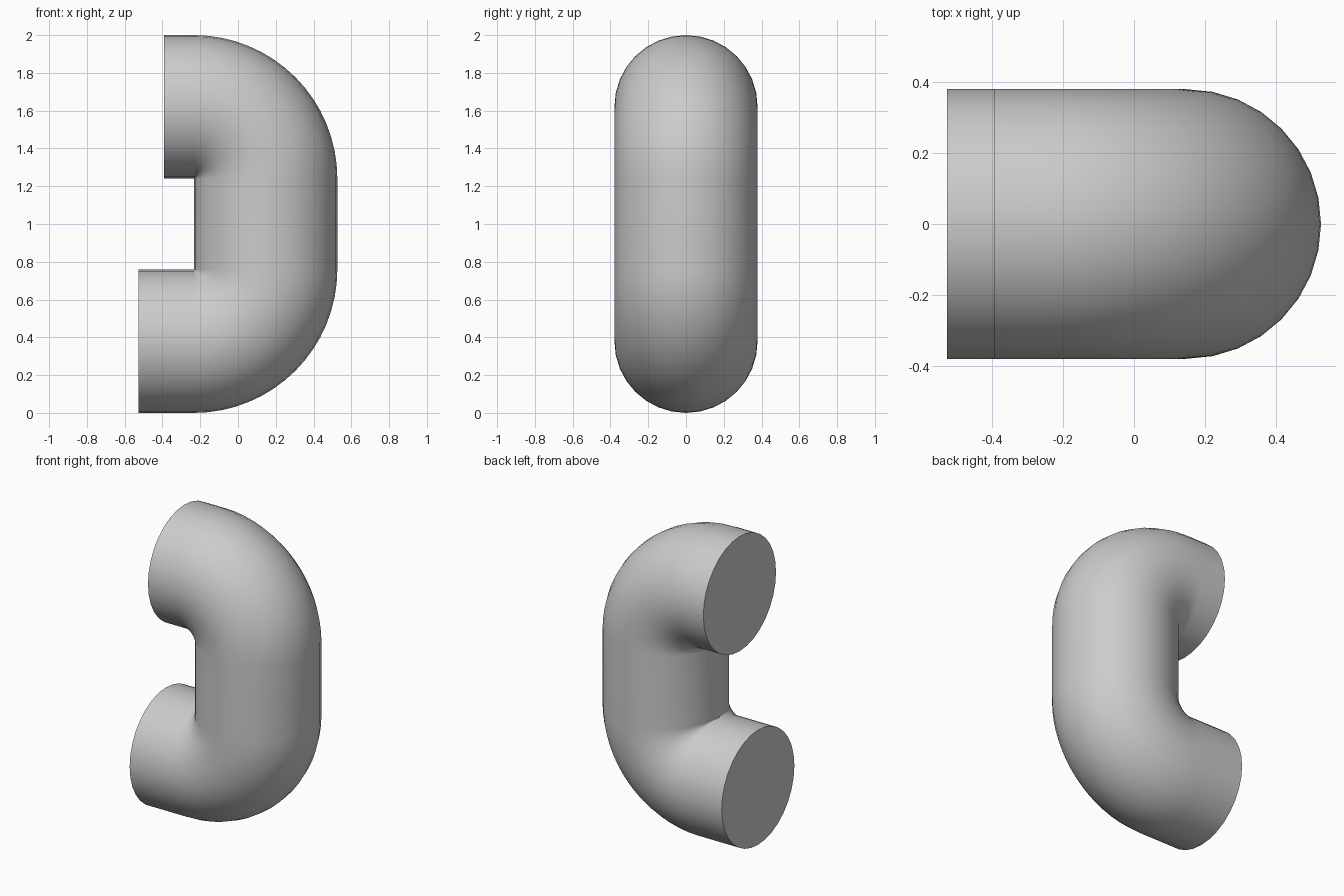
import bpy
import bmesh
from math import sin, cos, pi, radians
from mathutils import Vector

cube = bpy.data.objects.get("Cube")
if cube:
    bpy.data.objects.remove(cube, do_unlink=True)

RADIUS = 0.379        # pipe radius
BEND = 0.381          # centreline radius of each elbow
BEND_X = 0.526 - RADIUS - BEND
SIDES, STEPS = 32, 16
TOP_Z, LOW_Z = 2 - RADIUS, RADIUS

grey = bpy.data.materials.new("pipe grey")
grey.use_nodes = True
colour = (0.6, 0.6, 0.6, 1)
grey.diffuse_color = colour
grey.node_tree.nodes["Principled BSDF"].inputs["Base Color"].default_value = colour


def elbow(centre_z, start, end):
    """Centreline points and directions round one quarter bend."""
    for i in range(STEPS + 1):
        a = start + (end - start) * i / STEPS
        out = Vector((cos(a), 0, sin(a)))
        yield Vector((BEND_X, 0, centre_z)) + out * BEND, out


# Centreline: lower end, lower elbow, upper elbow, upper end
up = Vector((0, 0, 1))
path = [(Vector((-0.526, 0, LOW_Z)), -up)]
path += elbow(LOW_Z + BEND, -pi / 2, 0)
path += elbow(TOP_Z - BEND, 0, pi / 2)
path.append((Vector((-0.392, 0, TOP_Z)), up))

# Sweep a circle along the centreline
bm = bmesh.new()
side = Vector((0, 1, 0))
rings = []
for point, out in path:
    angles = [2 * pi * k / SIDES for k in range(SIDES)]
    rings.append([bm.verts.new(point + (out * cos(a) + side * sin(a)) * RADIUS)
                  for a in angles])
for a, b in zip(rings, rings[1:]):
    for k in range(SIDES):
        n = (k + 1) % SIDES
        bm.faces.new((a[k], a[n], b[n], b[k]))

# Flat closed ends
bm.faces.new(rings[0])
bm.faces.new(rings[-1])
bmesh.ops.recalc_face_normals(bm, faces=bm.faces)

mesh = bpy.data.meshes.new("bent_pipe")
bm.to_mesh(mesh)
bm.free()
mesh.materials.append(grey)
pipe = bpy.data.objects.new("bent_pipe", mesh)
bpy.context.collection.objects.link(pipe)

bpy.ops.object.select_all(action="DESELECT")
pipe.select_set(True)
bpy.context.view_layer.objects.active = pipe
bpy.ops.object.shade_smooth_by_angle(angle=radians(40))
